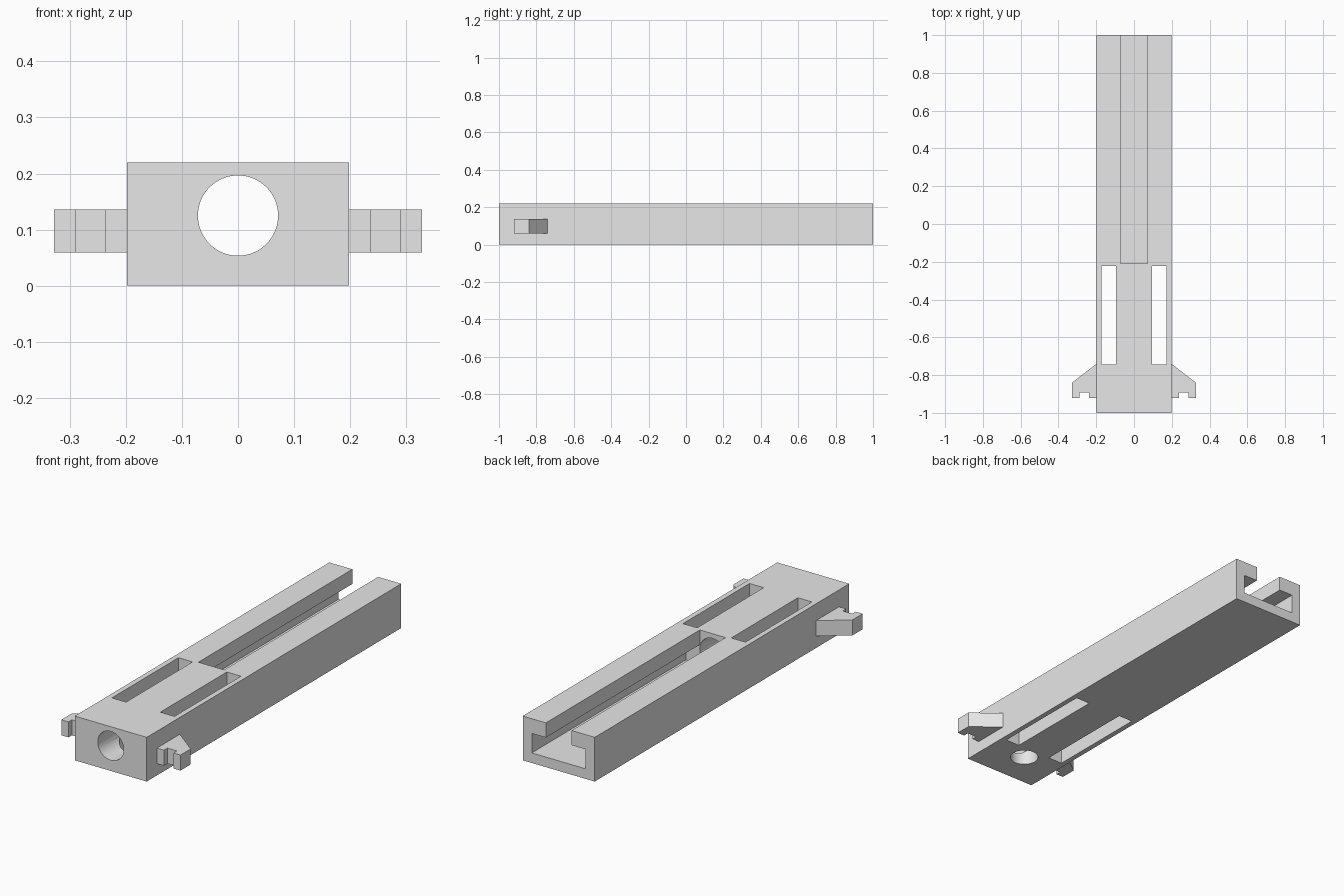
import bpy, bmesh, math

if "Cube" in bpy.data.objects:
    bpy.data.objects.remove(bpy.data.objects["Cube"])

grey = bpy.data.materials.new("plain_grey")
grey.diffuse_color = (0.8, 0.8, 0.8, 1)
grey.use_nodes = True
grey.node_tree.nodes["Principled BSDF"].inputs["Base Color"].default_value = grey.diffuse_color


def prism(name, outline, to_3d, start, end):
    """Extrude a 2D outline between two positions; to_3d places (a, b, depth)."""
    bm = bmesh.new()
    face = bm.faces.new([bm.verts.new(to_3d(a, b, start)) for a, b in outline])
    ext = bmesh.ops.extrude_face_region(bm, geom=[face])
    for v in ext["geom"]:
        if isinstance(v, bmesh.types.BMVert):
            a_b_start, a_b_end = to_3d(0, 0, start), to_3d(0, 0, end)
            for i in range(3):
                v.co[i] += a_b_end[i] - a_b_start[i]
    bmesh.ops.recalc_face_normals(bm, faces=bm.faces)
    mesh = bpy.data.meshes.new(name)
    bm.to_mesh(mesh)
    bm.free()
    mesh.materials.append(grey)
    obj = bpy.data.objects.new(name, mesh)
    bpy.context.collection.objects.link(obj)
    return obj


def along_y(a, b, d):
    return (a, d, b)


def along_z(a, b, d):
    return (a, b, d)


def rect(x0, x1, y0, y1):
    return [(x0, y0), (x1, y0), (x1, y1), (x0, y1)]


def circle(cx, cy, r, n=64):
    return [(cx + r * math.cos(2 * math.pi * i / n),
             cy + r * math.sin(2 * math.pi * i / n)) for i in range(n)]


# Main block
body = prism("body", rect(-0.198, 0.198, 0, 0.22), along_y, -1, 1)

# T-shaped channel, front bore, underside hole and the two through slots
half_t = [(0.148, 0.05), (0.148, 0.147), (0.071, 0.147), (0.071, 0.3)]
t_profile = half_t + [(-x, z) for x, z in reversed(half_t)]
cutters = [
    prism("channel_cutter", t_profile, along_y, -0.21, 1.1),
    prism("bore_cutter", circle(0, 0.125, 0.0715), along_y, -1.1, -0.1),
    prism("bottom_hole_cutter", circle(0, -0.817, 0.066), along_z, -0.1, 0.125),
]
for side, x0, x1 in (("left", -0.172, -0.094), ("right", 0.094, 0.172)):
    cutters.append(prism(side + "_slot_cutter", rect(x0, x1, -0.745, -0.222),
                         along_z, -0.1, 0.3))

bpy.context.view_layer.objects.active = body
body.select_set(True)
for cutter in cutters:
    mod = body.modifiers.new(cutter.name, "BOOLEAN")
    mod.operation = "DIFFERENCE"
    mod.solver = "EXACT"
    mod.object = cutter
    bpy.ops.object.modifier_apply(modifier=mod.name)
for cutter in cutters:
    bpy.data.objects.remove(cutter)
bpy.ops.object.shade_smooth_by_angle(angle=math.radians(30))

# Notched side hooks
hook = [(0.19, -0.734), (0.198, -0.74), (0.328, -0.84), (0.328, -0.92),
        (0.289, -0.92), (0.289, -0.893), (0.237, -0.893), (0.237, -0.92),
        (0.19, -0.92)]
for side, s in (("left", -1), ("right", 1)):
    prism(side + "_hook", [(s * x, y) for x, y in hook], along_z, 0.059, 0.136)
